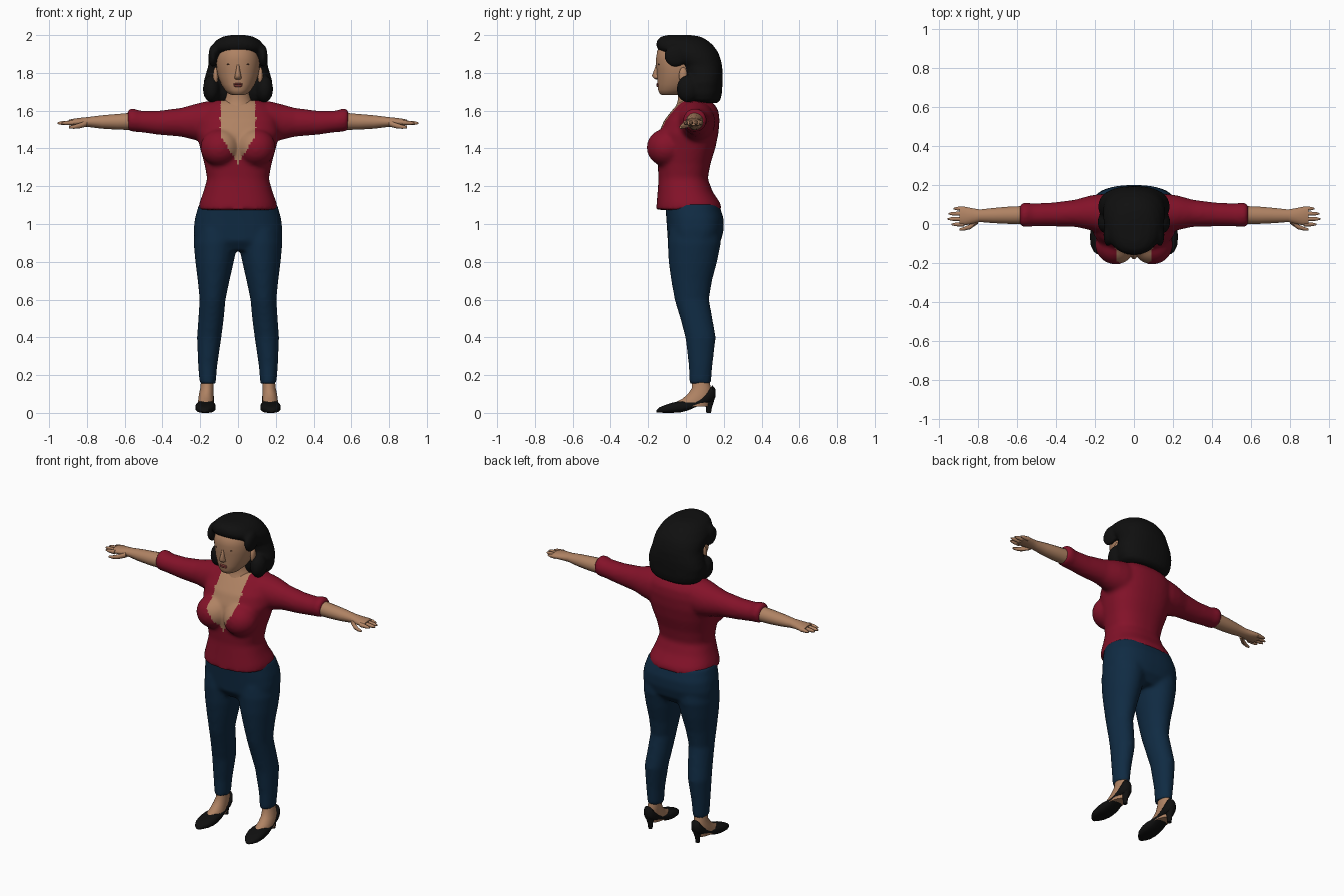
import bpy, bmesh, math
from mathutils import Vector


def material(name, rgb):
    m = bpy.data.materials.new(name)
    m.diffuse_color = (*rgb, 1)
    return m


SKIN = material("warm_skin", (0.43, 0.225, 0.125))
RED = material("crimson_knit", (0.23, 0.006, 0.022))
BLUE = material("dark_denim", (0.005, 0.024, 0.056))
BLACK = material("soft_black", (0.005, 0.005, 0.005))
LIP = material("lip_red", (0.28, 0.06, 0.05))
BROW = material("eye_brown", (0.12, 0.055, 0.03))


def finish(name, bm, mat):
    bmesh.ops.recalc_face_normals(bm, faces=bm.faces)
    me = bpy.data.meshes.new(name)
    bm.to_mesh(me)
    bm.free()
    ob = bpy.data.objects.new(name, me)
    bpy.context.collection.objects.link(ob)
    me.materials.append(mat)
    for p in me.polygons:
        p.use_smooth = True
    return ob


def add_loft(bm, axis, rings, n=24, power=2.0, mirror=1):
    """Rings along an axis: (position, a_min, a_max, b_min, b_max) on the other two axes."""
    loops = []
    for t, a0, a1, b0, b1 in rings:
        loop = []
        for i in range(n):
            ang = 2 * math.pi * (i + 0.5) / n
            c, s = math.cos(ang), math.sin(ang)
            a = (a0 + a1) / 2 + (a1 - a0) / 2 * math.copysign(abs(c) ** (2 / power), c)
            b = (b0 + b1) / 2 + (b1 - b0) / 2 * math.copysign(abs(s) ** (2 / power), s)
            co = {"x": (t, a, b), "y": (a, t, b), "z": (a, b, t)}[axis]
            loop.append(bm.verts.new((co[0] * mirror, co[1], co[2])))
        loops.append(loop)
    for l0, l1 in zip(loops, loops[1:]):
        for i in range(n):
            j = (i + 1) % n
            bm.faces.new((l0[i], l0[j], l1[j], l1[i]))
    bm.faces.new(loops[0])
    bm.faces.new(loops[-1])


def loft(name, mat, axis, rings, **kw):
    bm = bmesh.new()
    add_loft(bm, axis, rings, **kw)
    return finish(name, bm, mat)


def add_ball(bm, centre, radii):
    vs = bmesh.ops.create_uvsphere(bm, u_segments=20, v_segments=12, radius=1)["verts"]
    for v in vs:
        v.co = Vector(centre) + Vector(v.co[i] * radii[i] for i in range(3))


def ball(name, mat, centre, radii):
    bm = bmesh.new()
    add_ball(bm, centre, radii)
    return finish(name, bm, mat)


def fuse(ob, voxel, smooth):
    """Weld overlapping volumes into one soft skin."""
    bpy.context.view_layer.objects.active = ob
    r = ob.modifiers.new("weld", "REMESH")
    r.mode, r.voxel_size, r.use_smooth_shade = "VOXEL", voxel, True
    s = ob.modifiers.new("soften", "SMOOTH")
    s.factor, s.iterations = 0.5, smooth
    for m in ("weld", "soften"):
        bpy.ops.object.modifier_apply(modifier=m)


# Sweater: torso, bust and sleeves welded together
bm = bmesh.new()
add_loft(bm, "z", [
    (1.075, -.207, .207, -.157, .19), (1.11, -.205, .205, -.155, .182), (1.17, -.183, .183, -.15, .142),
    (1.24, -.163, .163, -.145, .115), (1.32, -.178, .178, -.15, .13), (1.40, -.20, .20, -.15, .155),
    (1.48, -.22, .22, -.145, .172), (1.55, -.215, .215, -.115, .178), (1.60, -.195, .195, -.075, .172),
    (1.635, -.165, .165, -.045, .15), (1.655, -.12, .12, -.02, .12)], n=36, power=2.4)
for s in (1, -1):
    add_ball(bm, (s * .095, -.105, 1.405), (.105, .103, .10))
    add_loft(bm, "x", [
        (.08, -.04, .15, 1.45, 1.65), (.17, -.05, .155, 1.43, 1.65), (.23, -.03, .145, 1.445, 1.635),
        (.30, -.015, .125, 1.462, 1.615), (.42, -.012, .11, 1.472, 1.60), (.52, -.012, .106, 1.486, 1.60),
        (.55, -.016, .11, 1.488, 1.612), (.57, -.014, .108, 1.49, 1.612), (.585, -.008, .10, 1.497, 1.602)],
        mirror=s)
top = finish("sweater", bm, RED)
fuse(top, 0.012, 5)
# Open neckline: skin-coloured faces inside a deep V
top.data.materials.clear()
top.data.materials.append(RED)
top.data.materials.append(SKIN)
for p in top.data.polygons:
    x, y, z = p.center
    half = .095 if z > 1.47 else .095 * (z - 1.32) / .15
    p.material_index = int(y < .03 and abs(x) < half)

# Trousers: pelvis and both legs welded together
bm = bmesh.new()
add_loft(bm, "z", [
    (.86, -.19, .19, -.06, .14), (.91, -.232, .232, -.096, .185), (.97, -.235, .235, -.10, .20),
    (1.03, -.228, .228, -.104, .199), (1.105, -.207, .207, -.11, .175)], n=36, power=2.5)
for s in (1, -1):
    add_loft(bm, "z", [
        (.155, .118, .203, .018, .132), (.25, .11, .211, .015, .14), (.40, .088, .217, -.003, .158),
        (.50, .075, .21, -.03, .14), (.60, .066, .203, -.06, .122), (.70, .045, .213, -.078, .138),
        (.80, .022, .226, -.092, .165), (.90, .002, .235, -.097, .185), (.97, .01, .225, -.09, .18)], mirror=s)
pants = finish("trousers", bm, BLUE)
fuse(pants, 0.012, 4)

# Forearms and hands
for s, side in ((1, "left"), (-1, "right")):
    bm = bmesh.new()
    add_loft(bm, "x", [
        (.56, 0, .093, 1.497, 1.59), (.64, 0, .09, 1.499, 1.583), (.72, .004, .083, 1.504, 1.576),
        (.79, .01, .075, 1.513, 1.567), (.83, 0, .082, 1.515, 1.563), (.87, -.008, .09, 1.518, 1.558),
        (.895, -.006, .09, 1.522, 1.552)], n=16, mirror=s)
    for y, tip in ((-.002, .935), (.026, .955), (.053, .95), (.079, .925)):
        add_loft(bm, "x", [(.87, y - .012, y + .012, 1.523, 1.55), (tip - .02, y - .01, y + .01, 1.524, 1.545),
                           (tip, y - .004, y + .004, 1.529, 1.538)], n=8, mirror=s)
    add_loft(bm, "x", [(.80, 0, .035, 1.515, 1.55), (.84, -.028, 0, 1.505, 1.535),
                       (.87, -.034, -.014, 1.503, 1.525), (.895, -.034, -.022, 1.506, 1.518)], n=8, mirror=s)
    finish(side + "_forearm", bm, SKIN)

# Neck and head
loft("neck", SKIN, "z", [
    (1.58, -.10, .10, -.07, .12), (1.635, -.09, .09, -.05, .12), (1.66, -.073, .073, -.042, .11),
    (1.70, -.066, .066, -.045, .10), (1.76, -.066, .066, -.05, .10)])
loft("head", SKIN, "z", [
    (1.682, -.03, .03, -.125, -.05), (1.69, -.05, .05, -.14, 0), (1.71, -.071, .071, -.148, .04),
    (1.74, -.09, .09, -.15, .08), (1.78, -.106, .106, -.153, .10), (1.82, -.114, .114, -.155, .11),
    (1.87, -.117, .117, -.16, .11), (1.92, -.105, .105, -.152, .10), (1.955, -.07, .07, -.12, .07)],
    n=32, power=2.15)
loft("nose", SKIN, "z", [
    (1.765, -.012, .012, -.16, -.13), (1.772, -.02, .02, -.172, -.13), (1.785, -.017, .017, -.181, -.13),
    (1.82, -.010, .010, -.167, -.13), (1.85, -.008, .008, -.158, -.13)], n=12)
for name, z, r in (("upper_lip", 1.741, .006), ("lower_lip", 1.732, .007)):
    ball(name, LIP, (0, -.148, z), (.024, .009, r))
for s, side in ((1, "left"), (-1, "right")):
    ball(side + "_eye", BROW, (s * .044, -.1425, 1.845), (.017, .006, .005))
    ball(side + "_ear", SKIN, (s * .118, -.015, 1.785), (.014, .022, .045))

# Hair: swept-back bob, its front edge receding below the hairline
bm = bmesh.new()
add_loft(bm, "z", [
    (1.64, -.125, .125, .02, .165), (1.655, -.16, .16, .0, .182), (1.69, -.177, .177, -.012, .19),
    (1.75, -.183, .183, -.015, .194), (1.79, -.172, .172, -.01, .195), (1.84, -.157, .157, -.03, .191),
    (1.875, -.158, .158, -.075, .183), (1.905, -.155, .155, -.118, .172), (1.925, -.148, .148, -.151, .16),
    (1.95, -.135, .135, -.158, .14), (1.975, -.112, .112, -.152, .11), (1.992, -.08, .08, -.132, .075),
    (2.0, -.04, .04, -.10, .03)], n=32, power=2.3)
for s in (1, -1):
    add_ball(bm, (s * .14, .01, 1.715), (.046, .06, .072))
    add_ball(bm, (s * .132, -.055, 1.89), (.024, .06, .06))
hair = finish("hair", bm, BLACK)
fuse(hair, 0.01, 3)

# Feet and heeled pumps
for s, side in ((1, "left"), (-1, "right")):
    loft(side + "_foot", SKIN, "z", [
        (.035, .125, .215, -.085, .12), (.055, .128, .213, -.06, .128), (.075, .13, .21, -.02, .132),
        (.10, .13, .207, .01, .135), (.13, .128, .20, .03, .133), (.18, .128, .195, .035, .122)],
        n=20, mirror=s)
    loft(side + "_shoe", BLACK, "y", [
        (-.155, .165, .19, .003, .016), (-.14, .148, .207, .001, .03), (-.11, .128, .222, 0, .042),
        (-.07, .118, .226, 0, .055), (-.03, .118, .224, .002, .063), (.01, .121, .219, .012, .062),
        (.05, .126, .213, .03, .068), (.085, .127, .21, .044, .085), (.115, .128, .207, .052, .113),
        (.14, .135, .20, .06, .147), (.157, .152, .183, .085, .125)], n=16, power=2.8, mirror=s)
    loft(side + "_heel", BLACK, "z", [
        (0, .155, .18, .107, .133), (.03, .154, .181, .105, .138), (.065, .143, .192, .088, .15),
        (.085, .137, .198, .08, .156)], n=12, mirror=s)

# Keep crisp rims on capped parts
for ob in bpy.context.collection.objects:
    bpy.ops.object.select_all(action="DESELECT")
    ob.select_set(True)
    bpy.context.view_layer.objects.active = ob
    bpy.ops.object.shade_smooth_by_angle(angle=math.radians(50))
